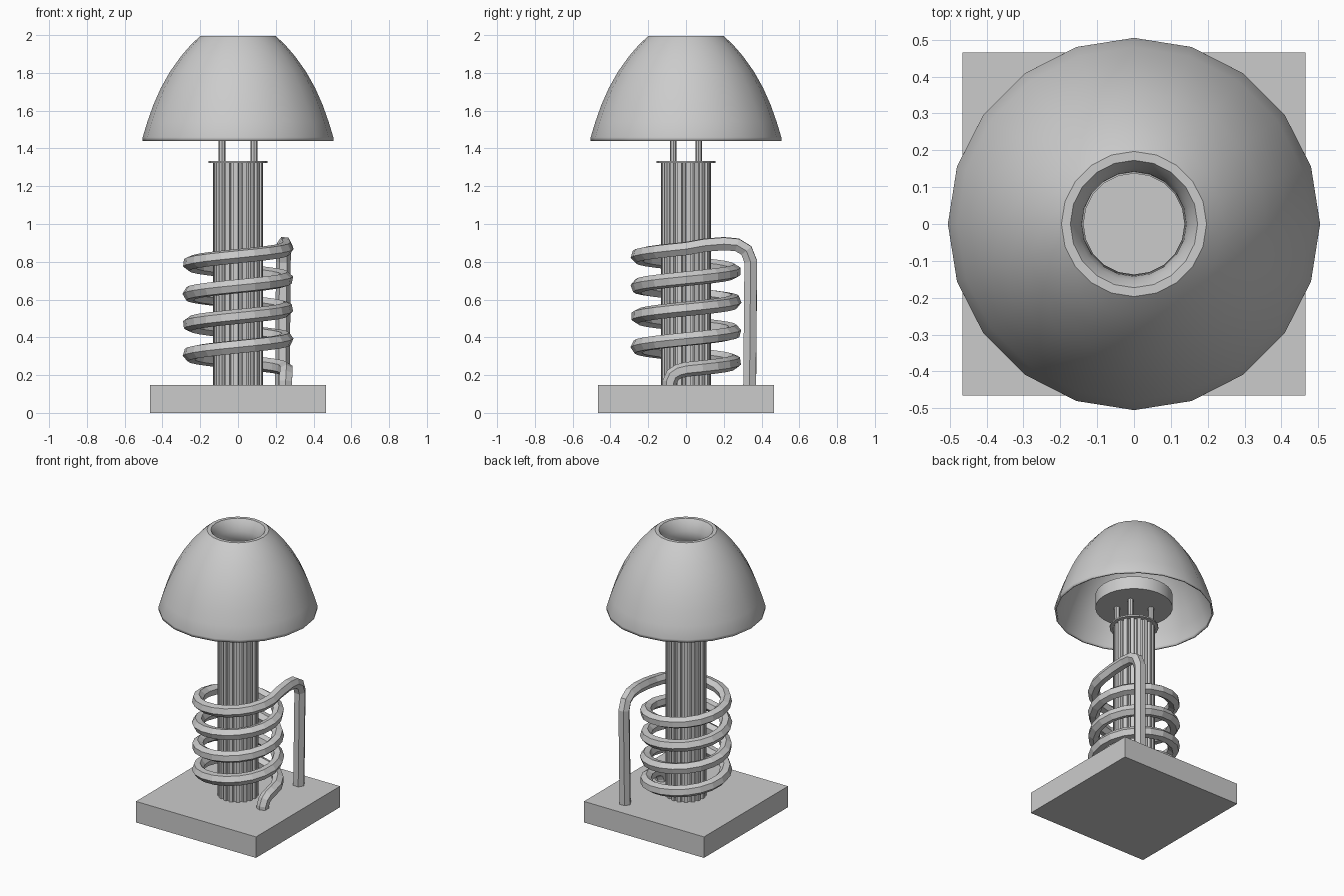
import bpy, bmesh, math
from math import sin, cos, pi

if "Cube" in bpy.data.objects:
    bpy.data.objects.remove(bpy.data.objects["Cube"])


def make_object(name, bm):
    bmesh.ops.recalc_face_normals(bm, faces=bm.faces)
    mesh = bpy.data.meshes.new(name)
    bm.to_mesh(mesh)
    bm.free()
    ob = bpy.data.objects.new(name, mesh)
    bpy.context.collection.objects.link(ob)
    return ob


def cylinder(name, r, z0, z1, segs, x=0, y=0):
    return prism(name, [(x + r * cos(2 * pi * i / segs), y + r * sin(2 * pi * i / segs))
                        for i in range(segs)], z0, z1)


def prism(name, outline, z0, z1):
    bm = bmesh.new()
    low = [bm.verts.new((x, y, z0)) for x, y in outline]
    top = [bm.verts.new((x, y, z1)) for x, y in outline]
    bm.faces.new(low[::-1])
    bm.faces.new(top)
    n = len(low)
    for i in range(n):
        j = (i + 1) % n
        bm.faces.new((low[i], low[j], top[j], top[i]))
    return make_object(name, bm)


def lathe(name, profile, segs):
    bm = bmesh.new()
    rings = [[bm.verts.new((r * sin(2 * pi * i / segs), r * cos(2 * pi * i / segs), z))
              for i in range(segs)] for r, z in profile]
    for a, b in zip(rings, rings[1:]):
        for i in range(segs):
            j = (i + 1) % segs
            bm.faces.new((a[i], a[j], b[j], b[i]))
    return make_object(name, bm)


def smooth(ob, angle):
    bpy.ops.object.select_all(action='DESELECT')
    ob.select_set(True)
    bpy.context.view_layer.objects.active = ob
    bpy.ops.object.shade_smooth_by_angle(angle=math.radians(angle))


# Square base
h = 0.465
prism("base", [(-h, -h), (h, -h), (h, h), (-h, h)], 0, 0.147)

# Fluted column: flat ribs separated by shallow grooves
flutes, outline = 18, []
for k in range(flutes):
    for f, r in ((0, 0.132), (0.5, 0.132), (0.6, 0.116), (0.9, 0.116)):
        a = 2 * pi * (k + f) / flutes
        outline.append((r * cos(a), r * sin(a)))
prism("column", outline, 0.14, 1.33)
cylinder("column_cap", 0.155, 1.323, 1.333, 20)

# Four thin rods carrying the lamp holder
for sx in (-1, 1):
    for sy in (-1, 1):
        cylinder("support_rod", 0.018, 1.33, 1.475, 8, sx * 0.085, sy * 0.067)
smooth(cylinder("lamp_holder", 0.245, 1.47, 1.56, 32), 30)

# Domed shade with the top curled inwards
shade = lathe("shade", [(0.5, 1.44), (0.5, 1.458), (0.475, 1.54), (0.443, 1.63),
                        (0.403, 1.72), (0.355, 1.805), (0.298, 1.885), (0.24, 1.952),
                        (0.195, 1.992), (0.175, 1.992), (0.158, 1.965),
                        (0.147, 1.92), (0.142, 1.82)], 20)
mod = shade.modifiers.new("thickness", 'SOLIDIFY')
mod.thickness = 0.01
mod.offset = 0
smooth(shade, 40)

# Coiled pipe: rises from the base, four turns, then down again behind
R, turns, steps = 0.255, 4, 20
path = [(0.25, -0.085, 0.12), (0.252, -0.085, 0.165), (0.254, -0.07, 0.2),
        (0.255, -0.04, 0.22)]
for i in range(turns * steps + 1):
    a = 2 * pi * i / steps
    path.append((R * cos(a), R * sin(a), 0.23 + 0.16 * i / steps))
path += [(0.25, 0.1, 0.888), (0.246, 0.2, 0.896), (0.244, 0.27, 0.89),
         (0.242, 0.32, 0.86), (0.24, 0.343, 0.8), (0.235, 0.337, 0.12)]
curve = bpy.data.curves.new("coil_pipe", 'CURVE')
curve.dimensions = '3D'
curve.bevel_depth = 0.039
curve.bevel_resolution = 1
curve.use_fill_caps = True
spline = curve.splines.new('POLY')
spline.points.add(len(path) - 1)
for p, co in zip(spline.points, path):
    p.co = (*co, 1)
spline.use_smooth = False
bpy.context.collection.objects.link(bpy.data.objects.new("coil_pipe", curve))
